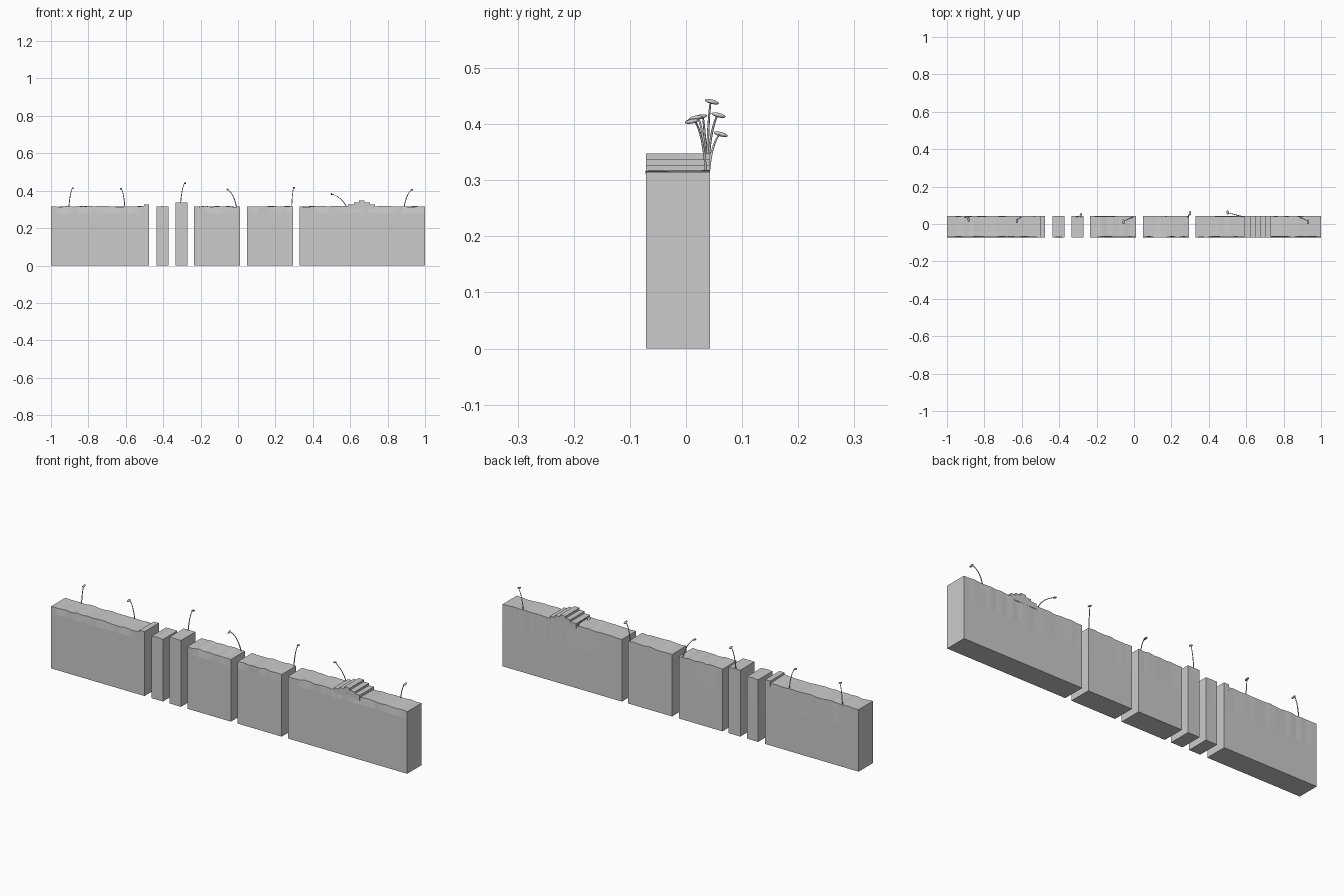
import bpy, bmesh, math, random
from mathutils import Vector, Matrix

if "Cube" in bpy.data.objects:
    bpy.data.objects.remove(bpy.data.objects["Cube"])

random.seed(4)
FRONT, BACK, TOP = -0.071, 0.043, 0.315


def finish(bm, name, smooth=False):
    bmesh.ops.recalc_face_normals(bm, faces=bm.faces[:])
    me = bpy.data.meshes.new(name)
    bm.to_mesh(me)
    bm.free()
    ob = bpy.data.objects.new(name, me)
    bpy.context.collection.objects.link(ob)
    for p in me.polygons:
        p.use_smooth = smooth
    return ob


# Ground block: straight foot, gently uneven top edges
def block(name, x0, x1, top=TOP, wavy=True):
    n = max(2, round((x1 - x0) / 0.03)) if wavy else 1
    bm = bmesh.new()
    rings = []
    for i in range(n + 1):
        x = x0 + (x1 - x0) * i / n
        inner = wavy and 0 < i < n
        zf, zb = [top + (random.uniform(-0.002, 0.004) if inner else 0) for _ in range(2)]
        yf = FRONT + (random.uniform(-0.001, 0.005) if inner else 0)
        yb = BACK - (random.uniform(0, 0.003) if inner else 0)
        pts = [(x, FRONT, 0), (x, BACK, 0), (x, BACK, 0.2),
               (x, yb, zb), (x, yf, zf), (x, FRONT, 0.28)]
        rings.append([bm.verts.new(p) for p in pts])
    for a, b in zip(rings, rings[1:]):
        for k in range(6):
            j = (k + 1) % 6
            bm.faces.new((a[k], a[j], b[j], b[k]))
    bm.faces.new(rings[0])
    bm.faces.new(rings[-1])
    return finish(bm, name)


# Steps: extruded stair profile resting on a block
def steps(name, profile):
    bm = bmesh.new()
    f = bm.faces.new([bm.verts.new((x, FRONT, z)) for x, z in profile])
    r = bmesh.ops.extrude_face_region(bm, geom=[f])
    vs = [v for v in r["geom"] if isinstance(v, bmesh.types.BMVert)]
    bmesh.ops.translate(bm, verts=vs, vec=(0, BACK - FRONT, 0))
    return finish(bm, name)


block("ground_left", -1.0, -0.475)
block("pillar_low", -0.435, -0.372)
block("pillar_high", -0.335, -0.27, 0.337, False)
block("ground_middle_left", -0.235, 0.01)
block("ground_middle_right", 0.048, 0.295)
block("ground_right", 0.33, 1.0)

xs = [0.588, 0.62, 0.647, 0.677, 0.706, 0.733]
hs = [0.327, 0.3375, 0.348, 0.3375, 0.327]
prof = [(xs[0], 0.30)]
for a, b, h in zip(xs, xs[1:], hs):
    prof += [(a, h), (b, h)]
prof.append((xs[-1], 0.30))
steps("stair_mound", prof)
steps("edge_step", [(-0.503, 0.30), (-0.503, 0.327), (-0.475, 0.327), (-0.475, 0.30)])


# Stalk plant: tapering bent stem with a flattened head
def plant(i, base, tip):
    a, c = Vector(base), Vector(tip)
    d = c - a
    b = a + Vector((d.x * 0.3, d.y * 0.25, d.z * 0.75))
    cu = bpy.data.curves.new(f"stalk_{i}", "CURVE")
    cu.dimensions = "3D"
    cu.bevel_depth = 0.0025
    cu.bevel_resolution = 1
    cu.use_fill_caps = True
    sp = cu.splines.new("POLY")
    n = 8
    sp.points.add(n)
    for k in range(n + 1):
        t = k / n
        p = a * (1 - t) ** 2 + b * 2 * t * (1 - t) + c * t * t
        sp.points[k].co = (*p, 1)
        sp.points[k].radius = 1.0 - 0.35 * t
    ob = bpy.data.objects.new(f"stalk_{i}", cu)
    bpy.context.collection.objects.link(ob)
    bm = bmesh.new()
    bmesh.ops.create_uvsphere(bm, u_segments=12, v_segments=6, radius=1)
    tilt = -0.25 if d.y > 0 else 0.2
    side = math.copysign(0.004, d.x)
    off = 0.005 if tilt > 0 else -0.002
    m = (Matrix.Translation(c + Vector((side * 0.5, -off, 0)))
         @ Matrix.Rotation(tilt, 4, "X") @ Matrix.Diagonal((0.006, 0.013, 0.004, 1)))
    bm.transform(m)
    finish(bm, f"stalk_head_{i}", True)


plants = [
    ((-0.904, 0.036, 0.312), (-0.886, 0.030, 0.413)),
    ((-0.605, 0.036, 0.312), (-0.624, 0.022, 0.411)),
    ((-0.307, 0.038, 0.332), (-0.286, 0.044, 0.440)),
    ((-0.008, 0.036, 0.312), (-0.054, 0.016, 0.406)),
    ((0.287, 0.038, 0.312), (0.297, 0.056, 0.416)),
    ((0.580, 0.040, 0.312), (0.503, 0.060, 0.382)),
    ((0.888, 0.036, 0.312), (0.928, 0.016, 0.405)),
]
for i, (p, q) in enumerate(plants, 1):
    plant(i, p, q)
